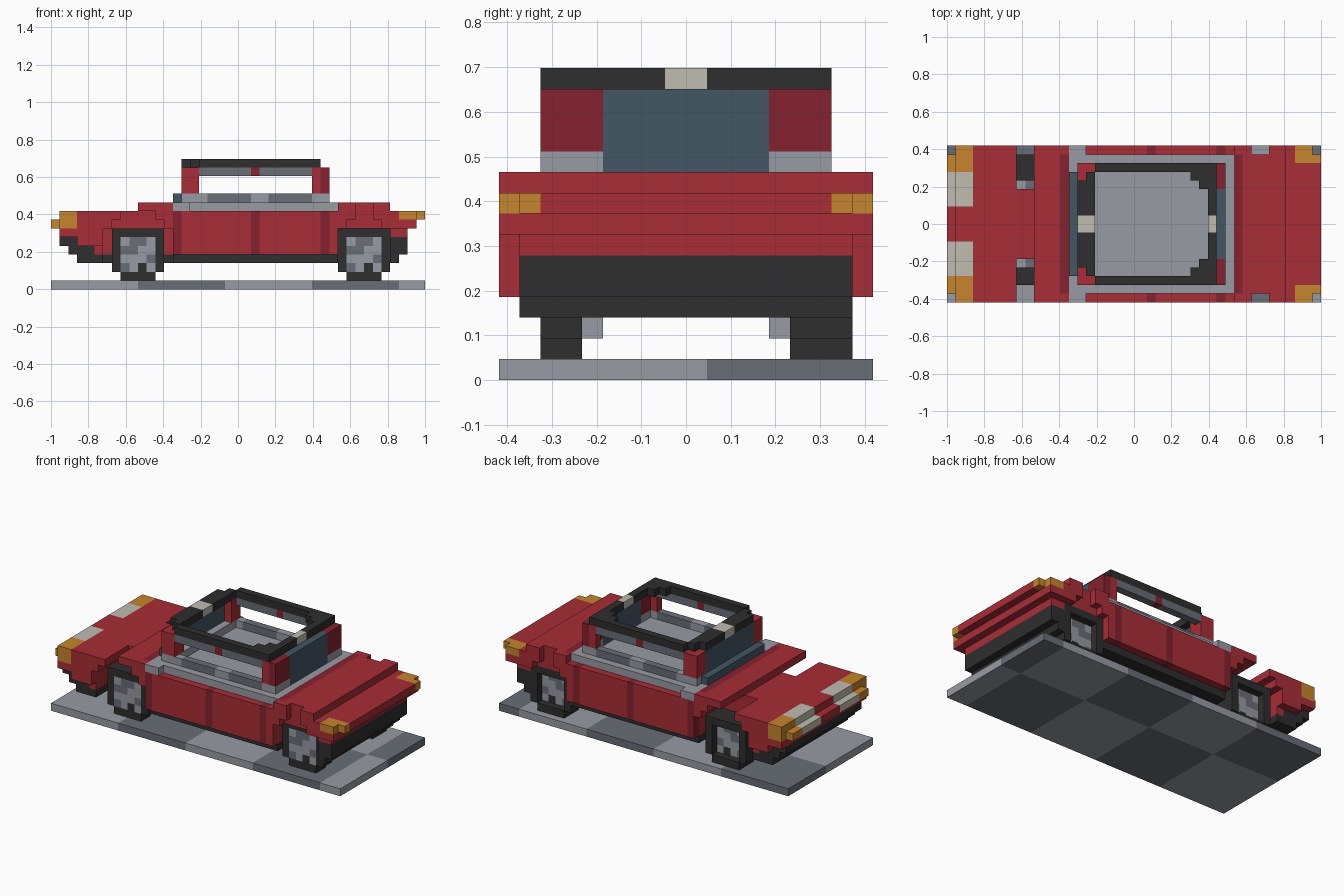
import bpy, bmesh, math

if "Cube" in bpy.data.objects:
    bpy.data.objects.remove(bpy.data.objects["Cube"], do_unlink=True)

V = 2 / 43                      # block size: the model is 43 x 18 x 15 blocks
NX, NY = 43, 18


def linear(c):
    c /= 255
    return c / 12.92 if c <= 0.04045 else ((c + 0.055) / 1.055) ** 2.4


COLOURS = {
    "red paint": (168, 45, 54), "dark red paint": (133, 34, 46),
    "black trim": (46, 46, 46), "orange lamp": (198, 133, 45),
    "cream": (192, 188, 176), "light grey": (152, 155, 163),
    "dark grey": (104, 109, 118), "blue glass": (67, 87, 99),
}
MATS = {}
for name, rgb in COLOURS.items():
    m = bpy.data.materials.new(name)
    m.use_nodes = True
    col = tuple(linear(c) for c in rgb) + (1,)
    m.diffuse_color = col
    bsdf = m.node_tree.nodes["Principled BSDF"]
    bsdf.inputs["Base Color"].default_value = col
    bsdf.inputs["Roughness"].default_value = 0.8
    MATS[name] = m
RED, DRED, BLACK, ORANGE, CREAM, LIGHT, DARK, BLUE = COLOURS


def box(i0, i1, j0, j1, k0, k1):
    """Set of block cells in a half-open range."""
    return {(i, j, k) for i in range(i0, i1) for j in range(j0, j1) for k in range(k0, k1)}


def both(cells):
    """Cells plus their mirror image across the car's long axis."""
    return cells | {(i, NY - 1 - j, k) for i, j, k in cells}


CORNERS = [(0, 0), (1, 0), (1, 1), (0, 1)]


def build(name, cells, colour):
    """Skin a set of blocks; colour is a name or a rule on the cell."""
    rule = colour if callable(colour) else (lambda i, j, k: colour)
    bm = bmesh.new()
    verts, slots = {}, []

    def vert(p):
        if p not in verts:
            verts[p] = bm.verts.new((p[0] * V - 1, (p[1] - NY / 2) * V, p[2] * V))
        return verts[p]

    for c in sorted(cells):
        mat = rule(*c)
        if mat not in slots:
            slots.append(mat)
        for ax in range(3):
            for side in (0, 1):
                n = list(c)
                n[ax] += 2 * side - 1
                if tuple(n) in cells:
                    continue
                quad = []
                for u, w in (CORNERS if side else CORNERS[::-1]):
                    p = list(c)
                    p[ax] += side
                    p[(ax + 1) % 3] += u
                    p[(ax + 2) % 3] += w
                    quad.append(vert(tuple(p)))
                bm.faces.new(quad).material_index = slots.index(mat)
    # merge coplanar faces of the same colour
    bmesh.ops.dissolve_limit(bm, angle_limit=math.radians(1), verts=bm.verts[:],
                             edges=bm.edges[:], delimit={'MATERIAL'})
    me = bpy.data.meshes.new(name)
    bm.to_mesh(me)
    bm.free()
    for s in slots:
        me.materials.append(MATS[s])
    ob = bpy.data.objects.new(name, me)
    bpy.context.collection.objects.link(ob)
    return ob


# Chequered ground slab
build("ground_slab", box(0, NX, 0, NY, 0, 1),
      lambda i, j, k: LIGHT if (i // 10 + j // 10) % 2 == 0 else DARK)

# Body shell: stacked layers, stepped in towards the ends
body = (box(3, 40, 1, 17, 3, 4) | box(2, 41, 1, 17, 4, 5) | box(1, 41, 1, 17, 5, 6)
        | box(1, 41, 1, 17, 6, 7) | box(0, 42, 0, 18, 7, 8) | box(1, 43, 0, 18, 8, 9)
        | box(10, 14, 0, 18, 9, 10) | box(33, 39, 0, 18, 9, 10))
body |= both(box(14, 33, 0, 1, 4, 7) | box(1, 6, 0, 1, 6, 7) | box(3, 6, 0, 1, 5, 6))
# clipped corners
body -= both(box(0, 1, 0, 1, 7, 8) | box(42, 43, 0, 1, 8, 9))
# wheel wells and arches
body -= both(box(6, 14, 0, 5, 3, 7) | box(7, 13, 0, 5, 7, 8) | box(8, 12, 0, 5, 8, 9))
body -= both(box(33, 39, 0, 5, 3, 7) | box(34, 38, 0, 1, 7, 8) | box(35, 37, 0, 1, 8, 10))


def body_colour(i, j, k):
    e = min(j, NY - 1 - j)                      # distance in from the side
    if k == 3 or (k <= 5 and (i >= 39 or i < 3)) or (k == 4 and i < 5):
        return BLACK
    if k in (7, 8) and i < 3:                   # headlamps
        return ORANGE if e < 3 else CREAM if e < 7 else RED
    if k == 8 and i >= 40 and e < 2:            # tail lamps
        return ORANGE
    if k == 9 and i in (13, 33) and e >= 1:     # seams by the cabin
        return DRED
    if e == 0 and 4 <= k <= 8 and i in (14, 23, 31):   # door gaps
        return DRED
    return RED


build("body_shell", body, body_colour)

# Grey belt around the cabin with its floor, and the side mirrors
build("cabin_belt", box(14, 33, 1, 17, 9, 10), LIGHT)
build("side_mirrors", both(box(14, 16, 0, 1, 9, 10)), LIGHT)

# Window sill ring with dark side panels
sill = box(15, 32, 2, 16, 10, 11) - box(17, 31, 3, 15, 10, 11)
sill -= box(31, 32, 5, 13, 10, 11)
build("window_sill", sill,
      lambda i, j, k: DARK if j in (2, 15) and (18 <= i < 23 or 25 <= i < 30) else LIGHT)

# Pillars
build("front_pillars", both(box(15, 17, 2, 4, 11, 14)), RED)
build("back_pillars", both(box(30, 32, 2, 3, 11, 14) | box(31, 32, 3, 5, 11, 14)),
      lambda i, j, k: DRED if i == 31 else RED)

# Glass
build("windscreen", box(15, 16, 4, 14, 11, 14) | box(14, 15, 3, 15, 10, 11), BLUE)
build("back_window", box(31, 32, 5, 13, 10, 14), BLUE)

# Rails under the roof edge, with a red centre mark
build("roof_rails", both(box(17, 30, 2, 3, 13, 14)),
      lambda i, j, k: DRED if i == 23 else DARK)

# Open roof ring with stepped corners and cream centre marks
roof = box(15, 31, 2, 16, 14, 15) - box(17, 30, 3, 15, 14, 15)
roof -= both(box(15, 16, 2, 4, 14, 15) | box(16, 17, 2, 3, 14, 15))
roof |= both(box(29, 30, 3, 5, 14, 15) | box(28, 29, 3, 4, 14, 15))
build("roof_ring", roof, lambda i, j, k: CREAM if j in (8, 9) else BLACK)

# Wheels: black tyre around a spotted grey hub
for end, c in (("front", 10), ("back", 36)):
    def hub_colour(i, j, k, c=c):
        d = (i - c + 2, k - 2)
        if d == (2, 0):
            return BLACK
        return DARK if d in ((0, 2), (1, 3), (1, 2), (2, 3), (3, 1), (0, 0)) else LIGHT

    for side, t0, t1, h0, h1 in (("right", 2, 4, 2, 5), ("left", 14, 17, 13, 16)):
        tyre = box(c - 2, c + 2, t0, t1, 1, 2) | box(c - 3, c + 3, t0, t1, 2, 7)
        tyre -= box(c - 2, c + 2, t0, t1, 2, 6)
        build(f"{end}_{side}_tyre", tyre, BLACK)
        build(f"{end}_{side}_hub", box(c - 2, c + 2, h0, h1, 2, 6), hub_colour)
